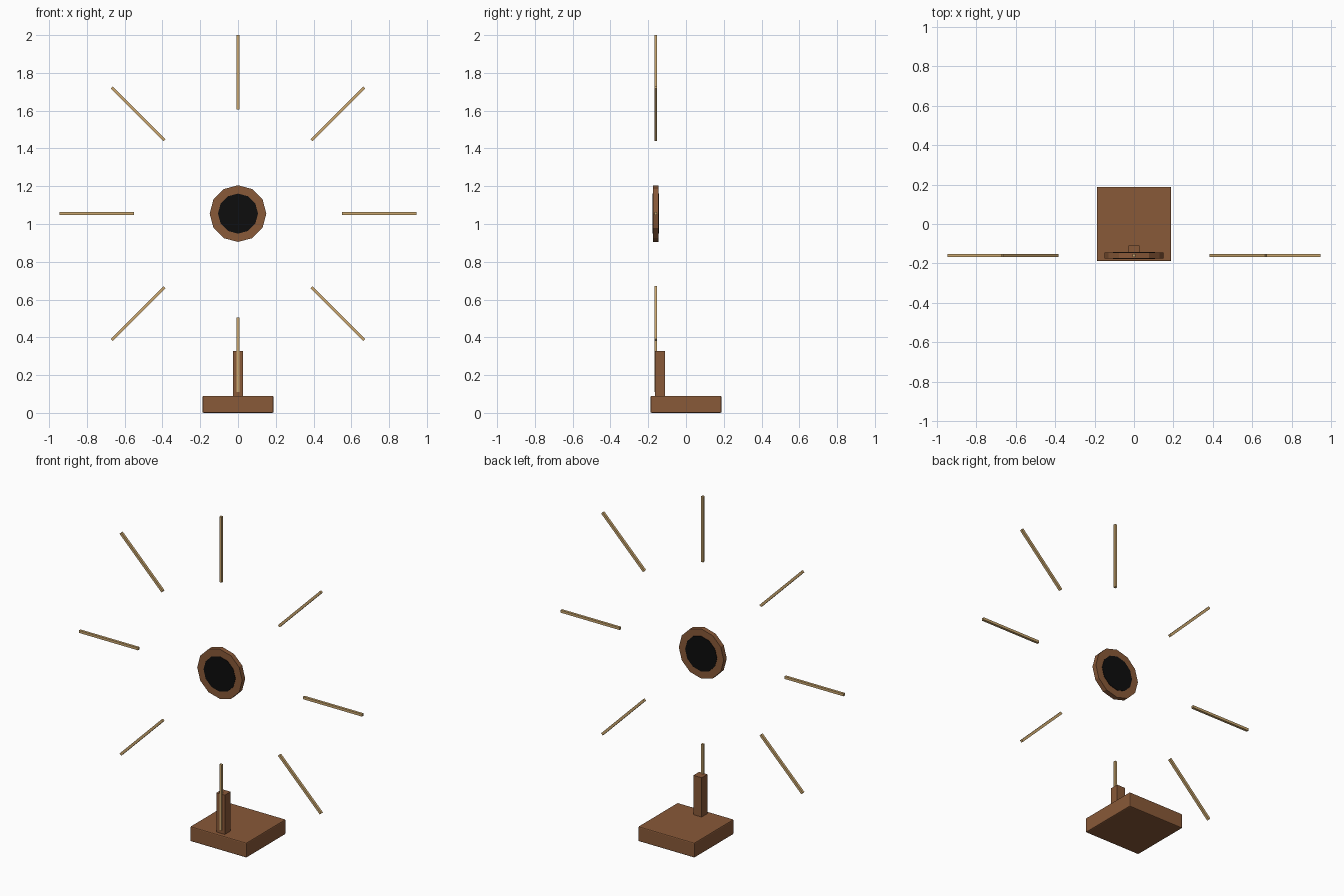
import bpy
from math import radians, sin, cos, pi

cube = bpy.data.objects.get("Cube")
if cube:
    bpy.data.objects.remove(cube, do_unlink=True)


def material(name, rgb):
    mat = bpy.data.materials.new(name)
    mat.use_nodes = True
    mat.diffuse_color = (*rgb, 1)
    mat.node_tree.nodes["Principled BSDF"].inputs["Base Color"].default_value = (*rgb, 1)
    return mat


wood = material("brown wood", (0.25, 0.10, 0.04))
tan = material("tan wood", (0.60, 0.39, 0.16))
black = material("black", (0.004, 0.004, 0.004))


def box(name, size, location, mat, turn=0, bevel=0):
    bpy.ops.mesh.primitive_cube_add(size=1, location=location)
    obj = bpy.context.object
    obj.name = name
    obj.scale = size
    bpy.ops.object.transform_apply(location=False, rotation=False, scale=True)
    obj.rotation_euler.y = turn
    obj.data.materials.append(mat)
    if bevel:
        mod = obj.modifiers.new("edge bevel", "BEVEL")
        mod.width = bevel
        mod.segments = 2
    return obj


def disc(name, radius, depth, mat):
    bpy.ops.mesh.primitive_cylinder_add(vertices=12, radius=radius, depth=depth,
                                        location=(0, WHEEL_Y, HUB_Z),
                                        rotation=(radians(90), 0, 0))
    obj = bpy.context.object
    obj.name = name
    obj.data.materials.append(mat)


HUB_Z = 1.055
WHEEL_Y = -0.16

# Stand
box("base", (0.376, 0.376, 0.09), (0, 0, 0.045), wood, bevel=0.006)
box("post", (0.055, 0.055, 0.24), (0, -0.1375, 0.207), wood)

# Hub with a dark centre showing on both sides
disc("hub_rim", 0.15, 0.029, wood)
disc("hub_centre", 0.106, 0.034, black)

# Ring of eight floating spokes
for i in range(8):
    a = i * pi / 4
    r = 0.7475
    box(f"spoke_{i + 1}", (0.015, 0.015, 0.395),
        (r * sin(a), WHEEL_Y, HUB_Z + r * cos(a)), tan, turn=a)
